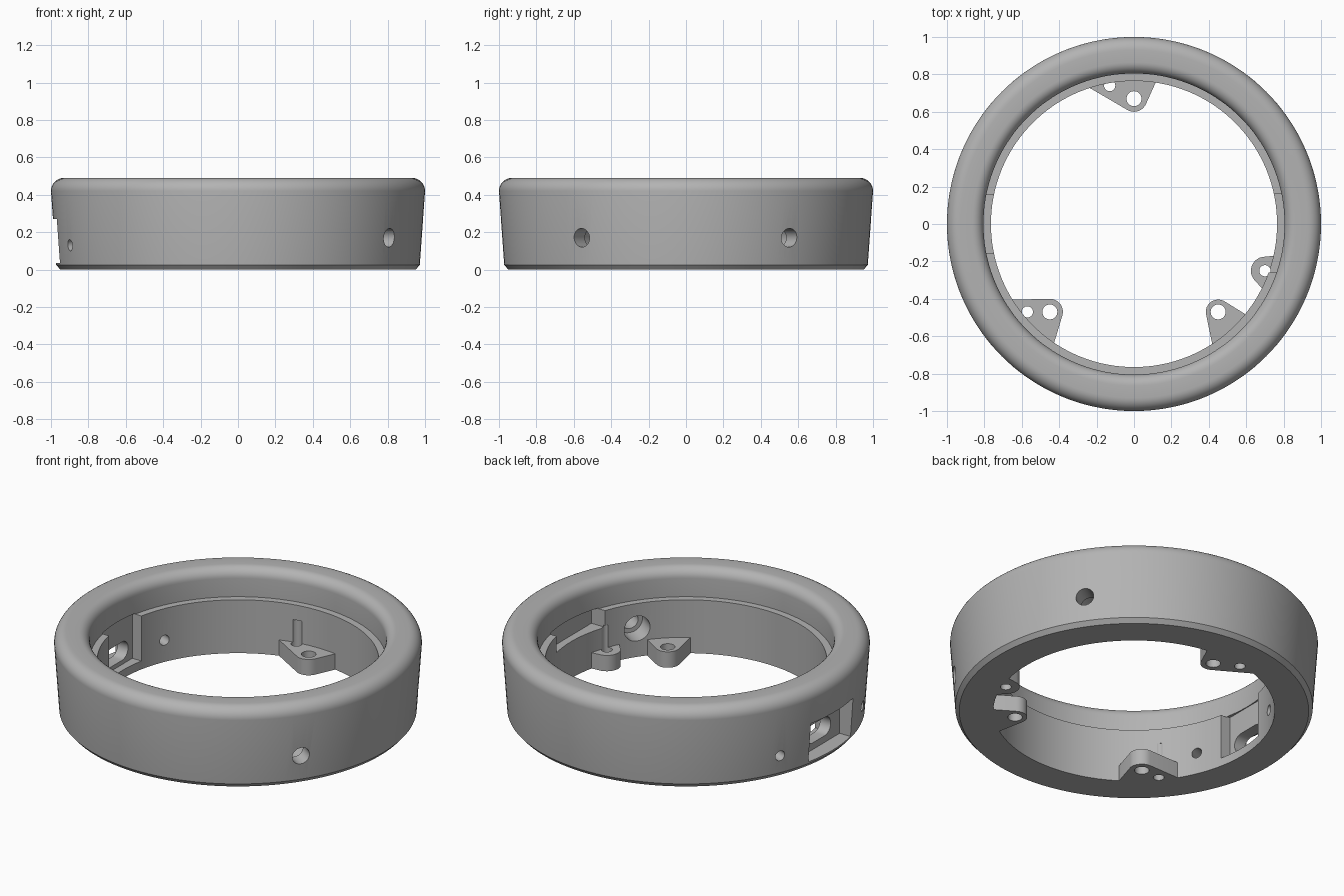
import bpy, bmesh
from math import sin, cos, pi, radians, atan2
from mathutils import Vector, Matrix

cube = bpy.data.objects.get("Cube")
if cube:
    bpy.data.objects.remove(cube, do_unlink=True)

GREY = (0.45, 0.45, 0.45, 1)
mat = bpy.data.materials.new("plain grey")
mat.use_nodes = True
mat.diffuse_color = GREY
mat.node_tree.nodes["Principled BSDF"].inputs["Base Color"].default_value = GREY


def make(name, bm):
    bmesh.ops.recalc_face_normals(bm, faces=bm.faces)
    mesh = bpy.data.meshes.new(name)
    bm.to_mesh(mesh)
    bm.free()
    mesh.materials.append(mat)
    ob = bpy.data.objects.new(name, mesh)
    bpy.context.collection.objects.link(ob)
    return ob


def box(name, lo, hi):
    bm = bmesh.new()
    bmesh.ops.create_cube(bm, size=1)
    lo, hi = Vector(lo), Vector(hi)
    for v in bm.verts:
        v.co = (lo + hi) / 2 + v.co * (hi - lo)
    return make(name, bm)


def rod(name, start, end, r):
    bm = bmesh.new()
    start, end = Vector(start), Vector(end)
    d = end - start
    m = Matrix.Translation((start + end) / 2) @ d.to_track_quat('Z', 'Y').to_matrix().to_4x4()
    bmesh.ops.create_cone(bm, cap_ends=True, segments=32, radius1=r, radius2=r, depth=d.length, matrix=m)
    return make(name, bm)


def prism(name, pts, z0, z1):
    # convex outline raised into a solid
    bm = bmesh.new()
    for z in (z0, z1):
        for x, y in pts:
            bm.verts.new((x, y, z))
    res = bmesh.ops.convex_hull(bm, input=bm.verts)
    junk = {g for g in res["geom_interior"] + res["geom_unused"] if isinstance(g, bmesh.types.BMVert)}
    bmesh.ops.delete(bm, geom=list(junk), context='VERTS')
    bmesh.ops.dissolve_limit(bm, angle_limit=0.01, verts=bm.verts, edges=bm.edges)
    return make(name, bm)


def polar(deg, r, z):
    return (r * cos(radians(deg)), r * sin(radians(deg)), z)


def cut(ob, cutters):
    for c in cutters:
        c.hide_render = True
        mod = ob.modifiers.new("cut", 'BOOLEAN')
        mod.operation = 'DIFFERENCE'
        mod.solver = 'EXACT'
        mod.object = c
    bpy.context.view_layer.update()
    dg = bpy.context.evaluated_depsgraph_get()
    mesh = bpy.data.meshes.new_from_object(ob.evaluated_get(dg))
    ob.modifiers.clear()
    ob.data = mesh


# ring: lathed section with rounded rim, inner ledge and bottom chamfer
def arc(cx, cz, r, a0, a1, n=8):
    return [(cx + r * cos(radians(a0 + (a1 - a0) * i / n)),
             cz + r * sin(radians(a0 + (a1 - a0) * i / n))) for i in range(n + 1)]


section = [(0.765, 0), (0.95, 0), (0.972, 0.025)]
section += arc(0.93, 0.42, 0.07, 0, 90) + arc(0.865, 0.43, 0.06, 90, 180)
section += [(0.805, 0.32), (0.765, 0.32)]
SEG = 144
bm = bmesh.new()
rings = [[bm.verts.new(polar(360 * i / SEG, r, z)) for r, z in section] for i in range(SEG)]
n = len(section)
for i in range(SEG):
    a, b = rings[i], rings[(i + 1) % SEG]
    for j in range(n):
        k = (j + 1) % n
        bm.faces.new((a[j], b[j], b[k], a[k]))
ring = make("ring_body", bm)

# radial side holes, two with wide inner counterbores
cutters = []
for deg in (-34.6, 34.2):
    cutters.append(rod("side_hole", polar(deg, 0.7, 0.17), polar(deg, 1.1, 0.17), 0.05))
    cutters.append(rod("counterbore", polar(deg, 0.7, 0.17), polar(deg, 0.88, 0.17), 0.075))
for deg in (156.5, 203.5):
    cutters.append(rod("small_hole", polar(deg, 0.7, 0.13), polar(deg, 1.1, 0.13), 0.03))

# port window: outer recess, inner pocket, rounded slot between them
cutters.append(box("outer_recess", (-1.1, -0.2, 0.035), (-0.88, 0.2, 0.27)))
cutters.append(box("inner_pocket", (-0.81, -0.155, 0.05), (-0.6, 0.155, 0.325)))
slot_pts = [(0.13 + 0.055 * cos(t), s * 0.06 + 0.055 * sin(t))
            for s in (-1, 1) for t in [2 * pi * i / 24 for i in range(24)]]
slot = prism("slot", slot_pts, 0.75, 0.95)
slot.data.transform(Matrix(((0, 0, -1, 0), (0, 1, 0, 0), (1, 0, 0, 0), (0, 0, 0, 1))))
cutters.append(slot)

# shallow pocket in the opposite inner wall
cutters.append(box("side_pocket", (0.6, -0.26, 0.22), (0.81, 0.16, 0.325)))

# mounting tabs: tip centre, tip radius, wall points, holes
tabs = {
    "back_tab": ((0, 0.67), 0.07, [(-0.25, 0.735), (0.12, 0.765)], [(0, 0.67, 0.04), (-0.13, 0.74, 0.03)]),
    "right_tab": ((-0.45, -0.47), 0.07, [(-0.66, -0.405), (-0.43, -0.645)],
                  [(-0.45, -0.47, 0.04), (-0.57, -0.47, 0.03)]),
    "left_tab": ((0.45, -0.47), 0.066, [(0.42, -0.65), (0.6, -0.485)], [(0.45, -0.47, 0.04)]),
    "small_tab": ((0.7, -0.25), 0.075, [(0.75, -0.17), (0.69, -0.35)], [(0.7, -0.25, 0.03)]),
}
finished = [ring]
for name, ((cx, cy), r, wall, holes) in tabs.items():
    pts = [(cx + r * cos(2 * pi * i / 32), cy + r * sin(2 * pi * i / 32)) for i in range(32)]
    # extra point pushes the root of the tab into the ring wall
    ang = atan2(wall[0][1] + wall[1][1], wall[0][0] + wall[1][0])
    pts += wall + [(0.785 * cos(ang), 0.785 * sin(ang))]
    tab = prism(name, pts, 0, 0.095)
    drills = [rod("drill", (x, y, -0.1), (x, y, 0.23), hr) for x, y, hr in holes]
    cut(tab, drills)
    cutters += drills
    finished.append(tab)

cut(ring, cutters)
for c in cutters:
    bpy.data.objects.remove(c, do_unlink=True)

bpy.ops.object.select_all(action='DESELECT')
for ob in finished:
    ob.select_set(True)
bpy.context.view_layer.objects.active = ring
bpy.ops.object.shade_smooth_by_angle(angle=radians(30))
